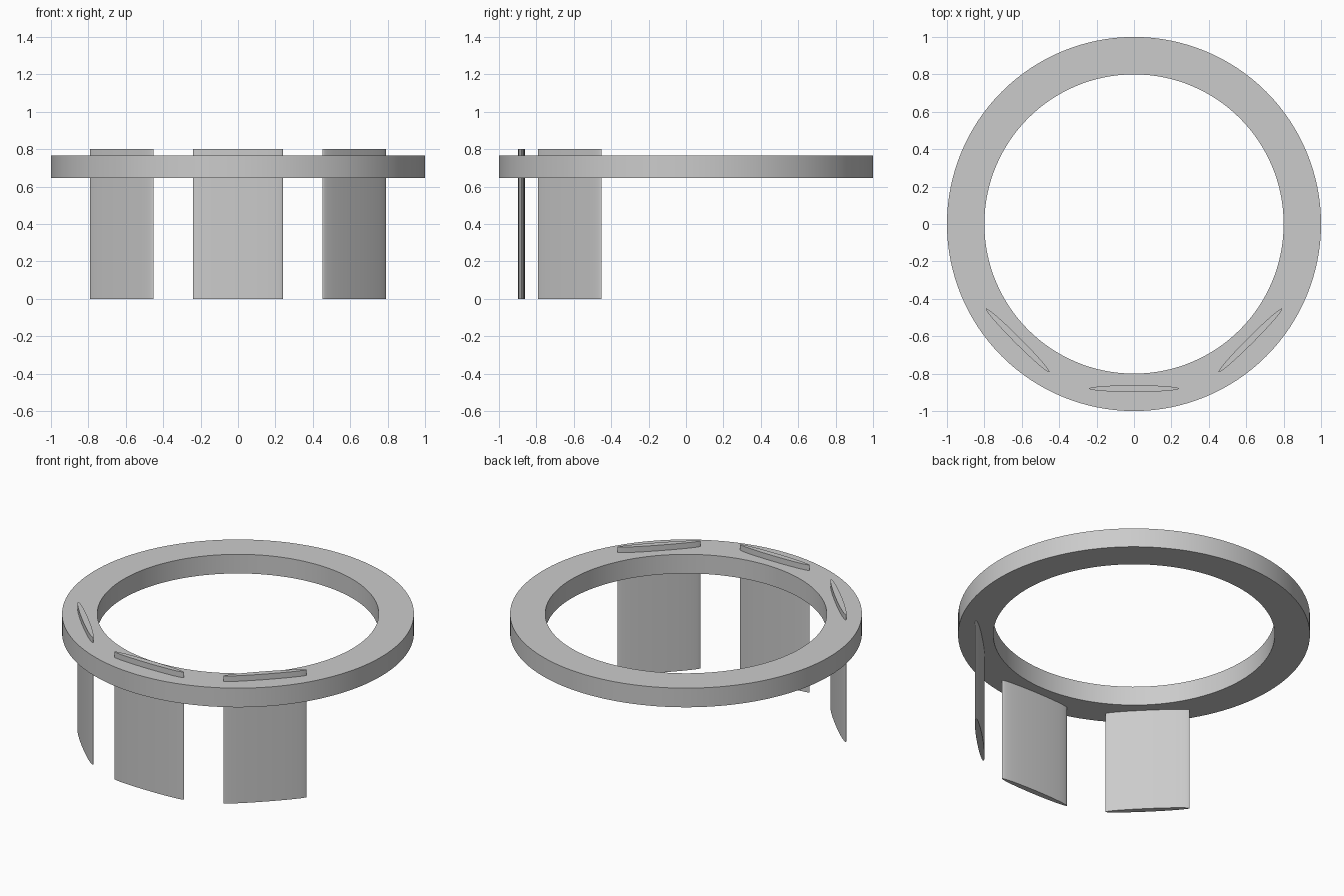
import bpy
import bmesh
from math import sin, cos, pi, radians
from mathutils import Matrix

cube = bpy.data.objects.get("Cube")
if cube:
    bpy.data.objects.remove(cube, do_unlink=True)

grey = bpy.data.materials.new("plain grey")
grey.use_nodes = True
colour = (0.6, 0.6, 0.6, 1)
grey.diffuse_color = colour
grey.node_tree.nodes["Principled BSDF"].inputs["Base Color"].default_value = colour


def oval(bm, rx, ry, z, steps):
    """Add a closed loop of vertices."""
    return [bm.verts.new((rx * cos(2 * pi * i / steps), ry * sin(2 * pi * i / steps), z))
            for i in range(steps)]


def bridge(bm, a, b):
    """Join two loops with quads."""
    n = len(a)
    for i in range(n):
        j = (i + 1) % n
        bm.faces.new((a[i], a[j], b[j], b[i]))


def finish(bm, name):
    """Turn the bmesh into a smooth shaded object with sharp rims."""
    bmesh.ops.recalc_face_normals(bm, faces=bm.faces[:])
    mesh = bpy.data.meshes.new(name)
    bm.to_mesh(mesh)
    bm.free()
    mesh.materials.append(grey)
    obj = bpy.data.objects.new(name, mesh)
    bpy.context.collection.objects.link(obj)
    bpy.ops.object.select_all(action="DESELECT")
    obj.select_set(True)
    bpy.context.view_layer.objects.active = obj
    bpy.ops.object.shade_smooth_by_angle(angle=radians(40))
    return obj


# Flat ring with a rectangular section
bm = bmesh.new()
section = [(1.0, 0.645), (1.0, 0.765), (0.8, 0.765), (0.8, 0.645)]
loops = [oval(bm, r, r, z, 128) for r, z in section]
for k in range(4):
    bridge(bm, loops[k], loops[(k + 1) % 4])
finish(bm, "ring")

# Thin oval blades passing through the front of the ring
for name, angle in (("right_blade", -45), ("front_blade", 0), ("left_blade", 45)):
    bm = bmesh.new()
    bottom = oval(bm, 0.24, 0.018, 0, 64)
    top = oval(bm, 0.24, 0.018, 0.8, 64)
    bridge(bm, bottom, top)
    bm.faces.new(bottom)
    bm.faces.new(top)
    place = Matrix.Rotation(radians(angle), 4, "Z") @ Matrix.Translation((0, -0.88, 0))
    bmesh.ops.transform(bm, matrix=place, verts=bm.verts[:])
    finish(bm, name)
